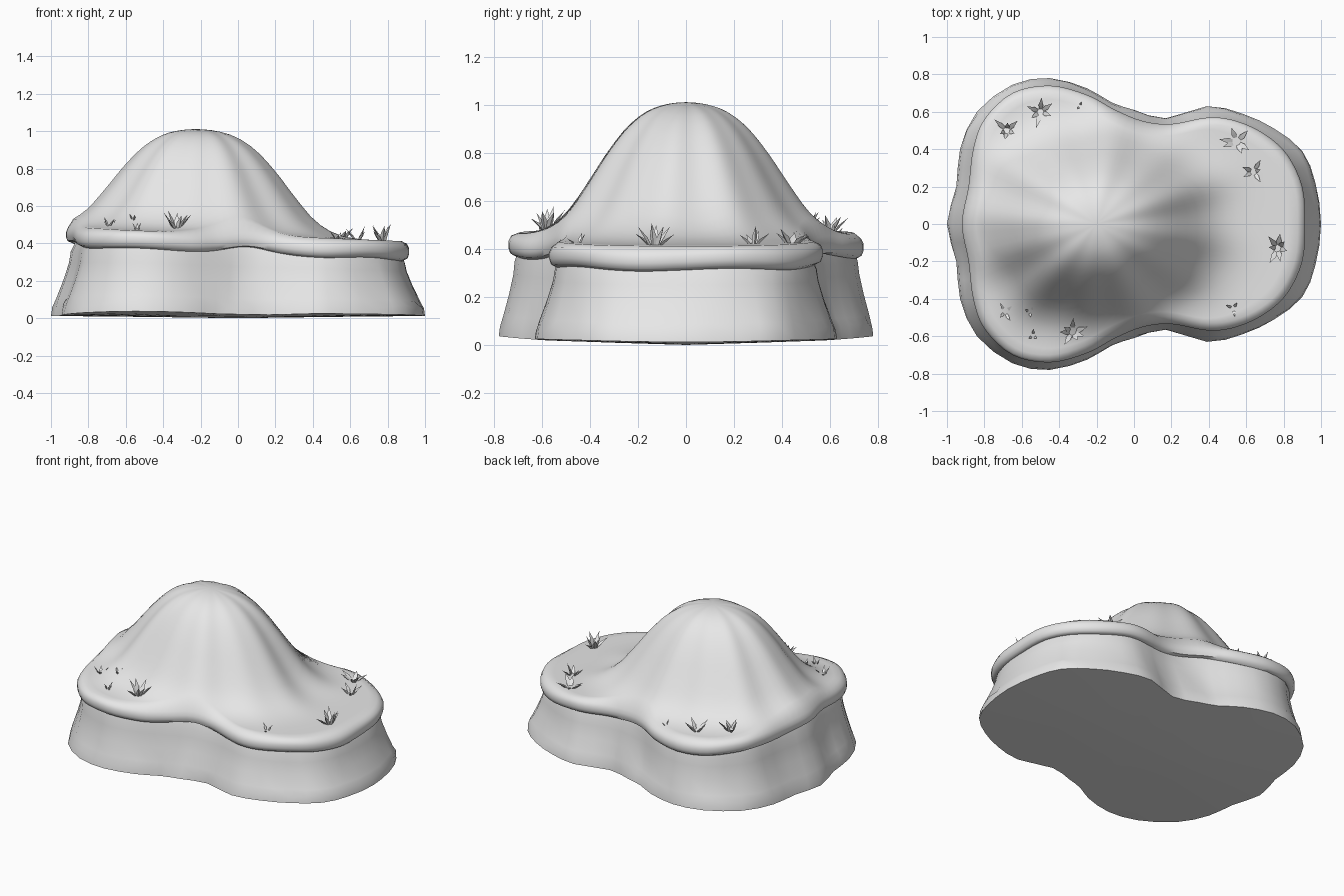
import bpy, bmesh, math, random
from mathutils import Vector, Matrix

if "Cube" in bpy.data.objects:
    bpy.data.objects.remove(bpy.data.objects["Cube"])

random.seed(4)
stone = bpy.data.materials.new("plain grey")
stone.diffuse_color = (0.8, 0.8, 0.8, 1)
stone.use_nodes = True
stone.node_tree.nodes["Principled BSDF"].inputs["Base Color"].default_value = stone.diffuse_color

PEAK = Vector((-0.2, 0.0))
# back half of each outline, from the right end to the left end
RIM = [(0.915, 0), (0.90, 0.2), (0.82, 0.37), (0.70, 0.48), (0.55, 0.55), (0.40, 0.57),
       (0.2, 0.535), (0.05, 0.55), (-0.1, 0.61), (-0.25, 0.69), (-0.45, 0.74),
       (-0.65, 0.70), (-0.80, 0.56), (-0.86, 0.40), (-0.885, 0.2), (-0.92, 0)]
FOOT = [(1.0, 0), (0.97, 0.22), (0.90, 0.39), (0.75, 0.51), (0.58, 0.59), (0.39, 0.63),
        (0.17, 0.565), (0.0, 0.61), (-0.12, 0.65), (-0.25, 0.725), (-0.45, 0.78),
        (-0.65, 0.745), (-0.84, 0.60), (-0.93, 0.40), (-0.95, 0.2), (-1.0, 0)]
HILL = [1, 0.985, 0.93, 0.81, 0.62, 0.39, 0.18, 0.06, 0.012, 0, 0]


def outline(half, sub):
    """Closed smooth loop through a half outline and its mirror image."""
    pts = [Vector(p) for p in half] + [Vector((x, -y)) for x, y in half[-2:0:-1]]
    n, out = len(pts), []
    for i in range(n):
        a, b, c, d = (pts[(i + k) % n] for k in (-1, 0, 1, 2))
        for s in range(sub):
            t = s / sub
            out.append(0.5 * (2 * b + (c - a) * t + (2 * a - 5 * b + 4 * c - d) * t ** 2
                              + (3 * b - a - 3 * c + d) * t ** 3))
    return out


def inset(loop, dist):
    n, out = len(loop), []
    for i, p in enumerate(loop):
        tan = (loop[(i + 1) % n] - loop[i - 1]).normalized()
        out.append(p + Vector((-tan.y, tan.x)) * dist)
    return out


def ledge(x):
    return 0.447 - 0.04 * x


def ground(x, y):
    """Height of the grassy top: tilted ledge plus a gently folded hill."""
    dx, dy = x - PEAK.x, (y - PEAK.y) * 1.2
    r, a = math.hypot(dx, dy), math.atan2(dy, dx)
    r *= 1 + 0.022 * math.sin(7 * a + 1) + 0.014 * math.sin(12 * a)
    f = min(r * 10, 8.99)
    i = int(f)
    t = f - i
    p = [HILL[abs(k)] for k in (i - 1, i, i + 1, i + 2)]
    g = 0.5 * (2 * p[1] + (p[2] - p[0]) * t + (2 * p[0] - 5 * p[1] + 4 * p[2] - p[3]) * t ** 2
               + (3 * p[1] - p[0] - 3 * p[2] + p[3]) * t ** 3)
    return ledge(x) + 0.555 * g


def finish(bm, name, angle):
    bmesh.ops.recalc_face_normals(bm, faces=bm.faces)
    me = bpy.data.meshes.new(name)
    bm.to_mesh(me)
    bm.free()
    me.materials.append(stone)
    me.shade_smooth()
    me.set_sharp_from_angle(angle=math.radians(angle))
    ob = bpy.data.objects.new(name, me)
    bpy.context.collection.objects.link(ob)
    return ob


def loft(name, rings, angle, centre):
    """Skin rings of points and close the last one to a centre point."""
    bm = bmesh.new()
    rows = [[bm.verts.new(p) for p in ring] for ring in rings]
    n = len(rows[0])
    for a, b in zip(rows, rows[1:]):
        for i in range(n):
            bm.faces.new((a[i], a[(i + 1) % n], b[(i + 1) % n], b[i]))
    tip = bm.verts.new(centre)
    for i in range(n):
        bm.faces.new((rows[-1][i], rows[-1][(i + 1) % n], tip))
    return finish(bm, name, angle)


# Rounded cap: rolled lip, ledge and hill
rim = outline(RIM, 4)
rings = []
for dist, drop in ((0.07, -0.085), (0.03, -0.10), (0.008, -0.088), (0, -0.065),
                   (0, -0.04), (0.01, -0.018)):
    rings.append([(p.x, p.y, ledge(p.x) + drop + 0.006 * math.sin(i * 0.42)
                   + (ground(p.x, p.y) - ledge(p.x)) * 0.5)
                  for i, p in enumerate(inset(rim, dist))])
inner = inset(rim, 0.04)
for k in range(20):
    s = 1 - k / 20
    ring = [PEAK + (p - PEAK) * s for p in inner]
    rings.append([(p.x, p.y, ground(p.x, p.y)) for p in ring])
loft("hill_cap", rings, 50, (PEAK.x, PEAK.y, ground(*PEAK)))

# Rough flared wall with a nearly flat underside
rim2, foot = outline(RIM, 2), outline(FOOT, 2)
n = len(foot)
bump = [random.uniform(-0.006, 0.012) for _ in range(n)]
chip = [random.uniform(0, 0.03) for _ in range(n)]
tuck = inset(rim2, 0.025)


def sole(p):
    return 0.034 * (p.y / 0.78) ** 2 + 0.012 * p.x ** 2


wall = []
for t, h, rough in ((1.3, 0.95, 0), (1.0, 0.80, 0.4), (0.9, 0.66, 0.8), (0.62, 0.45, 1),
                    (0.25, 0.22, 1), (0.06, 0.08, 0.5), (0, 0.0, 0)):
    ring = []
    for i in range(n):
        p = foot[i].lerp(tuck[i], t)
        p = p - (p - PEAK).normalized() * bump[i] * rough
        lo, hi = sole(foot[i]), ledge(p.x) - 0.04
        z = lo + (hi - lo) * h + (chip[i] if h == 0.08 else 0)
        ring.append((p.x, p.y, z))
    wall.append(ring)
wall.append([(x * 0.5, y * 0.5, 0.004 + z * 0.25) for x, y, z in wall[-1]])
loft("rock_wall", wall, 40, (0, 0, 0))


# Grass tufts: folded pointed blades splayed from one root
def tuft(x, y, size, blades):
    bm = bmesh.new()
    root = Vector((x, y, ground(x, y) - 0.008))
    spin = random.uniform(0, 6.28)
    for b in range(blades):
        yaw = spin + b * 2 * math.pi / blades + random.uniform(-0.3, 0.3)
        lean = random.uniform(0.25, 0.95)
        ln = size * random.uniform(0.75, 1.1)
        w = size * 0.14
        turn = Matrix.Rotation(yaw, 3, 'Z') @ Matrix.Rotation(lean, 3, 'Y')
        off = Matrix.Rotation(yaw, 3, 'Z') @ Vector((size * 0.12, 0, 0))
        v = [bm.verts.new(root + off + turn @ Vector(c)) for c in
             ((0, -w * 0.6, 0), (0, w * 0.6, 0), (w * 0.6, 0, 0),
              (0, -w, ln * 0.45), (0, w, ln * 0.45), (w * 0.7, 0, ln * 0.45),
              (w * 0.8, 0, ln))]
        for f in ((0, 1, 4, 3), (1, 2, 5, 4), (2, 0, 3, 5), (3, 4, 6), (4, 5, 6), (5, 3, 6),
                  (0, 2, 1)):
            bm.faces.new([v[k] for k in f])
    finish(bm, "grass_tuft", 30)


for spec in ((-0.68, 0.50, 0.09, 6), (-0.50, 0.60, 0.09, 6), (0.55, 0.44, 0.10, 6),
             (0.64, 0.28, 0.08, 5), (0.77, -0.13, 0.10, 7), (-0.33, -0.58, 0.10, 7),
             (-0.54, -0.60, 0.055, 3), (-0.69, -0.47, 0.06, 4), (-0.56, -0.47, 0.05, 3),
             (0.53, -0.45, 0.055, 3), (-0.29, 0.63, 0.04, 2)):
    tuft(*spec)
